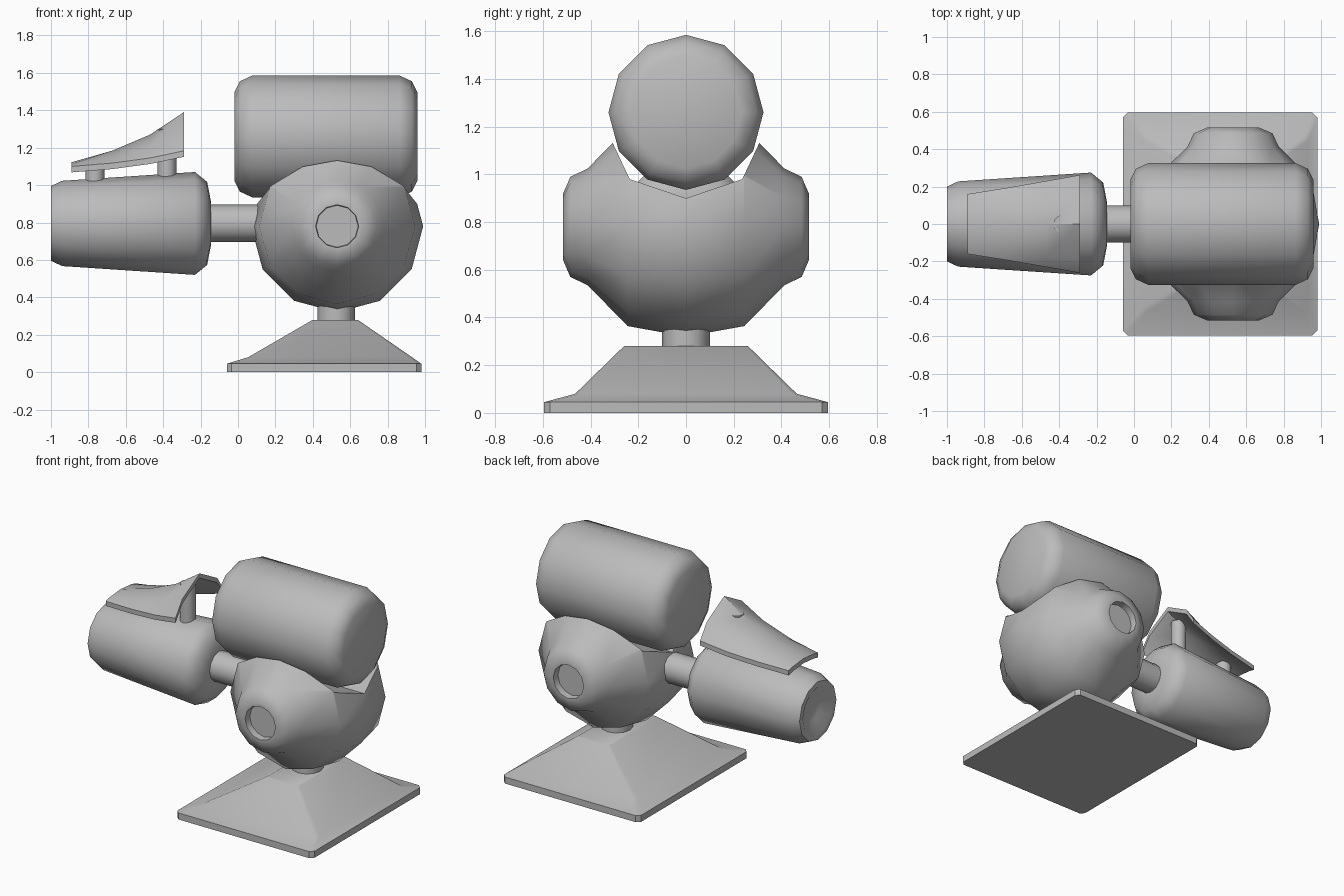
import bpy, bmesh, math
from mathutils import Vector

if "Cube" in bpy.data.objects:
    bpy.data.objects.remove(bpy.data.objects["Cube"])

grey = bpy.data.materials.new("plain grey")
grey.diffuse_color = (0.5, 0.5, 0.5, 1)
grey.use_nodes = True
grey.node_tree.nodes["Principled BSDF"].inputs["Base Color"].default_value = grey.diffuse_color


def finish(name, bm, angle=40):
    bmesh.ops.recalc_face_normals(bm, faces=bm.faces[:])
    me = bpy.data.meshes.new(name)
    bm.to_mesh(me)
    bm.free()
    me.materials.append(grey)
    ob = bpy.data.objects.new(name, me)
    bpy.context.collection.objects.link(ob)
    bpy.ops.object.select_all(action='DESELECT')
    ob.select_set(True)
    bpy.context.view_layer.objects.active = ob
    if angle:
        bpy.ops.object.shade_smooth_by_angle(angle=math.radians(angle))
    return ob


def loft(name, rings, angle=40):
    """Skin a stack of equal-length closed rings and cap both ends."""
    bm = bmesh.new()
    vs = [[bm.verts.new(p) for p in r] for r in rings]
    n = len(vs[0])
    for a, b in zip(vs, vs[1:]):
        for i in range(n):
            j = (i + 1) % n
            bm.faces.new((a[i], a[j], b[j], b[i]))
    bm.faces.new(vs[0])
    bm.faces.new(vs[-1])
    return finish(name, bm, angle)


def lathe(name, axis, centre, profile, sides=12, angle=40):
    """Turn (distance along axis, radius) points around an axis."""
    rings = []
    for t, r in profile:
        ring = []
        for i in range(sides):
            a = 2 * math.pi * i / sides
            u, v = r * math.cos(a), r * math.sin(a)
            p = {'X': (t, u, v), 'Y': (u, t, v), 'Z': (u, v, t)}[axis]
            ring.append(Vector(centre) + Vector(p))
        rings.append(ring)
    return loft(name, rings, angle)


def box_ring(x0, x1, y, z, c):
    """Rectangle with chamfered corners."""
    return [(x0 + c, -y, z), (x1 - c, -y, z), (x1, -y + c, z), (x1, y - c, z),
            (x1 - c, y, z), (x0 + c, y, z), (x0, y - c, z), (x0, -y + c, z)]


# Base: plate with a flared pedestal
loft("base", [box_ring(-.06, .98, .595, 0, .025), box_ring(-.06, .98, .595, .045, .025),
              box_ring(.055, .93, .465, .08, .02), box_ring(.40, .64, .26, .28, .01)], 35)
lathe("neck", 'Z', (.525, 0, 0), [(.25, .1), (.40, .1)])

# Ball housing with a recessed boss on each side
half = [(0, .46), (.245, .416), (.412, .245), (.485, .21), (.516, .138), (.516, .115), (.47, .112)]
profile = [(-t, r) for t, r in reversed(half[1:])] + half
ball = lathe("ball_housing", 'Y', (.53, 0, .78), profile, 12, 50)

# Saddle cut through the top of the ball
side = [(0, .90), (.236, .98), (.316, 1.15), (.36, 1.26), (.36, 1.5)]
section = side + [(-y, z) for y, z in reversed(side[1:])]
cutter = loft("saddle_cutter", [[(x, y, z) for y, z in section] for x in (-.3, 1.3)], 0)
cut = ball.modifiers.new("saddle", 'BOOLEAN')
cut.operation = 'DIFFERENCE'
cut.solver = 'EXACT'
cut.object = cutter
bpy.context.view_layer.objects.active = ball
bpy.ops.object.modifier_apply(modifier=cut.name)
bpy.data.objects.remove(cutter)
bpy.ops.object.select_all(action='DESELECT')
ball.select_set(True)
bpy.context.view_layer.objects.active = ball
bpy.ops.object.shade_smooth_by_angle(angle=math.radians(50))

# Drum resting in the saddle
lathe("drum", 'X', (0, 0, 1.26), [(-.02, .235), (.01, .295), (.075, .325),
                                  (.865, .325), (.93, .295), (.96, .235)], 12, 50)

# Arm and tapered barrel with a dished end
lathe("arm", 'X', (0, 0, .795), [(-.17, .1), (.15, .1)])
lathe("barrel", 'X', (0, 0, .795), [(-.955, .085), (-1, .165), (-1, .2), (-.94, .228),
                                    (-.23, .275), (-.165, .222), (-.145, .12)], 12, 50)

# Posts holding the shield
lathe("front_post", 'Z', (-.765, 0, 0), [(.95, .05), (1.13, .05)])
lathe("rear_post", 'Z', (-.38, 0, 0), [(.95, .05), (1.30, .05)])

# Arched, upswept shield: x, half width, edge height, ridge height
rings = []
for x, w, edge, ridge in [(-.89, .16, 1.10, 1.122), (-.67, .195, 1.118, 1.185),
                          (-.47, .23, 1.145, 1.27), (-.29, .262, 1.183, 1.39)]:
    arch = [(-1, 0), (-.72, .5), (0, 1), (.72, .5), (1, 0)]
    top = [(x, w * f, edge + (ridge - edge) * h) for f, h in arch]
    rings.append(top + [(x, y, z - .032) for _, y, z in reversed(top)])
loft("shield", rings, 35)
